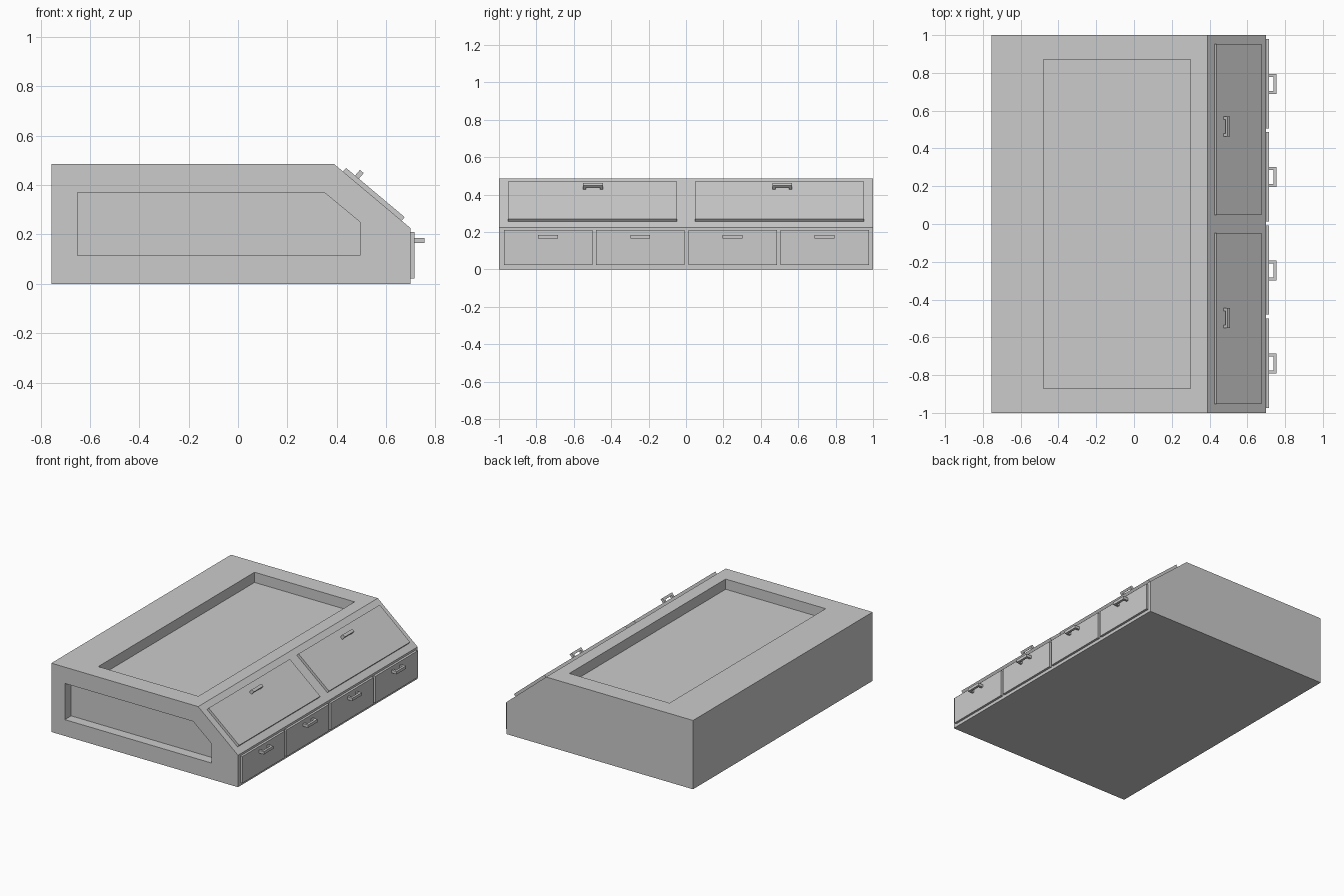
import bpy
import bmesh
from mathutils import Matrix, Vector

cube = bpy.data.objects.get("Cube")
if cube:
    bpy.data.objects.remove(cube, do_unlink=True)

grey = bpy.data.materials.new("plain_grey")
grey.use_nodes = True
grey.diffuse_color = (0.6, 0.6, 0.6, 1)
grey.node_tree.nodes["Principled BSDF"].inputs["Base Color"].default_value = (0.6, 0.6, 0.6, 1)


def prism(name, outline, start, end, frame=Matrix.Identity(4)):
    """Extrude a closed outline given by 3D points from start to end."""
    bm = bmesh.new()
    face = bm.faces.new([bm.verts.new(Vector(p) + Vector(start)) for p in outline])
    out = bmesh.ops.extrude_face_region(bm, geom=[face])
    verts = [g for g in out["geom"] if isinstance(g, bmesh.types.BMVert)]
    bmesh.ops.translate(bm, verts=verts, vec=Vector(end) - Vector(start))
    bmesh.ops.transform(bm, matrix=frame, verts=bm.verts)
    bmesh.ops.recalc_face_normals(bm, faces=bm.faces)
    mesh = bpy.data.meshes.new(name)
    bm.to_mesh(mesh)
    bm.free()
    mesh.materials.append(grey)
    obj = bpy.data.objects.new(name, mesh)
    bpy.context.collection.objects.link(obj)
    return obj


def cut(body, cutter):
    """Carve the cutter out of the body and discard it."""
    mod = body.modifiers.new("recess", "BOOLEAN")
    mod.object = cutter
    mod.solver = "EXACT"
    bpy.context.view_layer.objects.active = body
    bpy.ops.object.modifier_apply(modifier=mod.name)
    bpy.data.objects.remove(cutter, do_unlink=True)


def panel(name, y0, y1, low, high, thick, frame):
    """Flat plate: local x points out of the cabinet, local z runs up its face."""
    outline = [(0, y0, low), (0, y1, low), (0, y1, high), (0, y0, high)]
    return prism(name, outline, (-0.002, 0, 0), (thick, 0, 0), frame)


def handle(name, y, z, base, reach, frame):
    """U-shaped pull with two legs and a grip bar."""
    half, bar, t = 0.053, 0.016, 0.01
    tip = base + reach
    outline = [(base, -half, 0), (tip, -half, 0), (tip, half, 0), (base, half, 0),
               (base, half - bar, 0), (tip - bar, half - bar, 0),
               (tip - bar, bar - half, 0), (base, bar - half, 0)]
    return prism(name, outline, (0, y, z - t), (0, y, z + t), frame)


# Cabinet body with sloped shoulder
shoulder, knee = Vector((0.39, 0, 0.485)), Vector((0.70, 0, 0.225))
profile = [(-0.755, 0, 0), (-0.755, 0, 0.485), shoulder, knee, (0.70, 0, 0)]
body = prism("cabinet_body", profile, (0, -1, 0), (0, 1, 0))

# Recess in the top
tray = [(-0.48, -0.87, 0), (0.30, -0.87, 0), (0.30, 0.87, 0), (-0.48, 0.87, 0)]
cut(body, prism("top_cutter", tray, (0, 0, 0.413), (0, 0, 0.6)))

# Recess in the front end
window = [(-0.65, 0, 0.115), (-0.65, 0, 0.37), (0.35, 0, 0.37),
          (0.495, 0, 0.25), (0.495, 0, 0.115)]
cut(body, prism("end_cutter", window, (0, -1.1, 0), (0, -0.93, 0)))

# Two doors with pulls on the slope
up = (shoulder - knee).normalized()
out = Vector((up.z, 0, -up.x))
slope = Matrix.Translation(knee) @ Matrix((out, (0, 1, 0), up)).transposed().to_4x4()
for side, y0, grip in (("front", -0.952, -0.497), ("rear", 0.048, 0.515)):
    panel(side + "_door", y0, y0 + 0.904, 0.048, 0.358, 0.019, slope)
    handle(side + "_door_handle", grip, 0.30, 0.017, 0.032, slope)

# Row of drawers with pulls
face = Matrix.Translation((0.70, 0, 0))
for i in range(4):
    y0 = -0.973 + 0.493 * i
    panel(f"drawer_{i + 1}", y0, y0 + 0.473, 0.022, 0.21, 0.016, face)
    handle(f"drawer_handle_{i + 1}", y0 + 0.235, 0.175, 0.014, 0.041, face)
